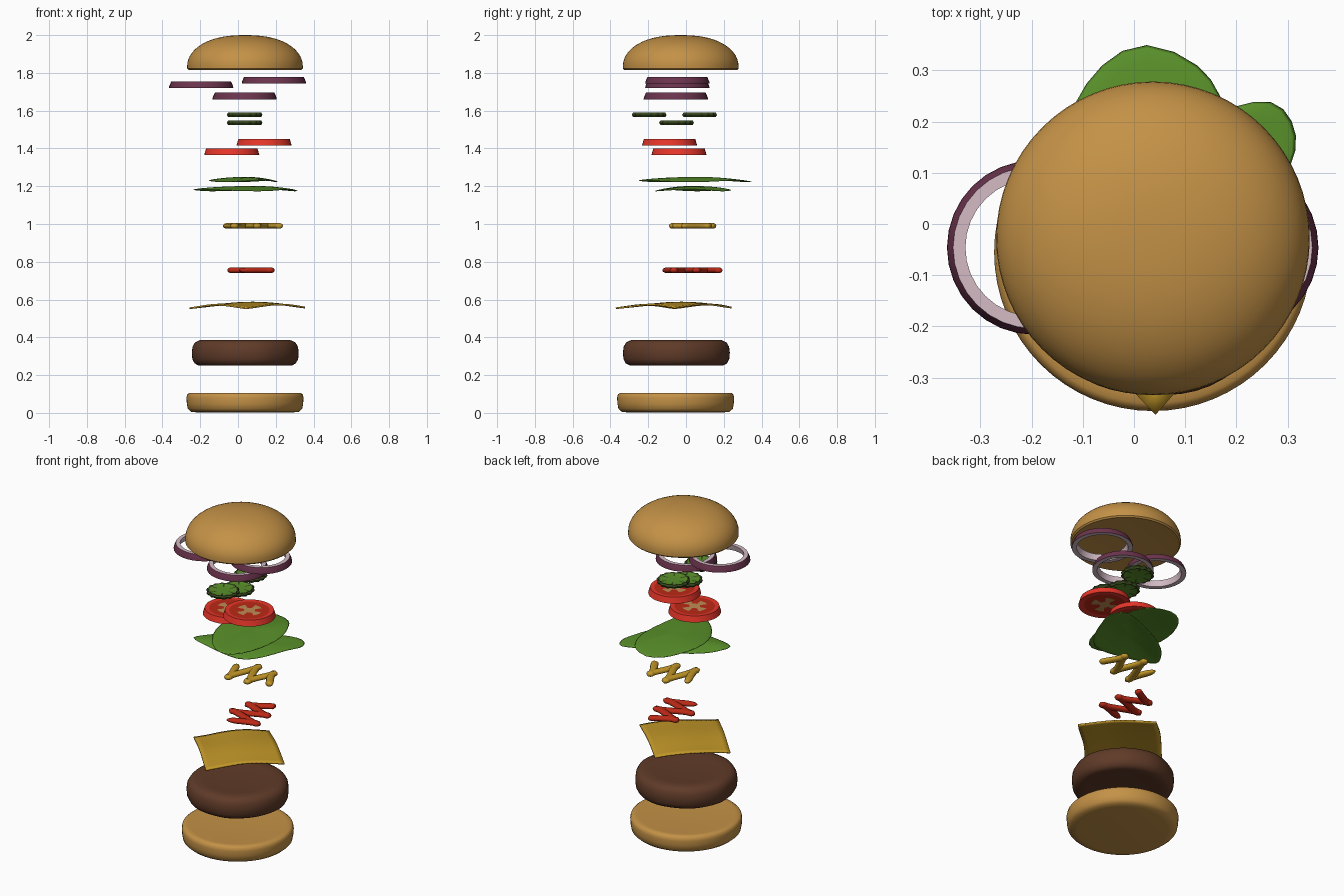
import bpy, bmesh, math
from math import sin, cos, pi

if "Cube" in bpy.data.objects:
    bpy.data.objects.remove(bpy.data.objects["Cube"])

def material(name, rgb):
    m = bpy.data.materials.new(name)
    m.diffuse_color = (*rgb, 1)
    m.use_nodes = True
    m.node_tree.nodes["Principled BSDF"].inputs["Base Color"].default_value = m.diffuse_color
    return m

BUN = material("bun brown", (.55, .285, .062))
PATTY = material("meat brown", (.115, .043, .021))
CHEESE = material("cheese yellow", (.54, .31, .022))
KETCHUP = material("sauce red", (.50, .022, .008))
LETTUCE = material("leaf green", (.10, .28, .023))
TOMATO = material("tomato skin red", (.80, .036, .022))
PICKLE = material("pickle dark green", (.04, .07, .013))
PURPLE = material("onion purple", (.15, .034, .075))
WHITE = material("onion white", (.66, .50, .56))
SEED = material("seed tan", (.52, .27, .09))

def finish(bm, name, mats, angle=40):
    bmesh.ops.recalc_face_normals(bm, faces=bm.faces)
    me = bpy.data.meshes.new(name)
    bm.to_mesh(me)
    bm.free()
    ob = bpy.data.objects.new(name, me)
    bpy.context.collection.objects.link(ob)
    for m in mats:
        me.materials.append(m)
    bpy.ops.object.select_all(action='DESELECT')
    ob.select_set(True)
    bpy.context.view_layer.objects.active = ob
    bpy.ops.object.shade_smooth_by_angle(angle=math.radians(angle))
    return ob

def lathe(name, center, profile, mats, segs=48, paint=None, wobble=None, closed=False):
    """Spin (r, z) points round z; paint(strip, angle) picks the material."""
    bm = bmesh.new()
    cx, cy, cz = center
    rings = []
    for r, z in profile:
        if r == 0:
            rings.append([bm.verts.new((cx, cy, cz + z))] * segs)
            continue
        ring = []
        for k in range(segs):
            a = 2 * pi * k / segs
            q = r * (wobble(a, r) if wobble else 1)
            ring.append(bm.verts.new((cx + q * cos(a), cy + q * sin(a), cz + z)))
        rings.append(ring)
    for i in range(len(rings) if closed else len(rings) - 1):
        A, B = rings[i], rings[(i + 1) % len(rings)]
        for k in range(segs):
            j = (k + 1) % segs
            f = bm.faces.new(list(dict.fromkeys((A[k], A[j], B[j], B[k]))))
            if paint:
                f.material_index = paint(i, 2 * pi * (k + .5) / segs)
    return finish(bm, name, mats)

# buns and patty
lathe("bottom_bun", (.037, -.055, 0),
      [(0, .004), (.25, .002), (.285, .006), (.303, .022), (.308, .05), (.31, .08),
       (.306, .097), (.295, .106), (.27, .106), (.2, .1), (0, .1)], [BUN], 64)
dome = [(.306 * cos(t) ** .85, .022 + .163 * sin(t) ** 1.0)
        for t in (pi / 2 * i / 14 for i in range(14))]
lathe("top_bun", (.037, -.028, 1.815),
      [(0, .004), (.28, .003), (.298, 0), (.306, .008)] + dome + [(0, .185)], [BUN], 64)
lathe("patty", (.037, -.053, .25),
      [(0, .008), (.2, .006), (.245, .0), (.268, .012), (.28, .035), (.283, .068),
       (.279, .1), (.266, .123), (.24, .135), (.19, .13), (0, .126)], [PATTY], 64,
      wobble=lambda a, r: 1 + .006 * sin(5 * a + 1) + .004 * sin(9 * a))

def sheet(bm, name, mat, thickness):
    ob = finish(bm, name, [mat], 60)
    s = ob.modifiers.new("thickness", 'SOLIDIFY')
    s.thickness = thickness
    s.offset = 0
    return ob

# cheese slice, corner to the front
bm = bmesh.new()
N = 16
bmesh.ops.create_grid(bm, x_segments=N, y_segments=N, size=1)
for v in bm.verts:
    u, w = v.co.x, v.co.y
    e = .153 * (1 + .025 * sin(3 * u + w))
    z = .573 + .006 * sin(2.6 * u + 1) + .005 * cos(3 * w) - .008 * (u * w) ** 2
    v.co = (.042 + e * (u - w), -.06 + e * (u + w), z)
sheet(bm, "cheese", CHEESE, .009)

# sauce squiggles
def squiggle(name, mat, z, place):
    cu = bpy.data.curves.new(name, 'CURVE')
    cu.dimensions = '3D'
    cu.bevel_depth = .022
    cu.bevel_resolution = 3
    cu.use_fill_caps = True
    sp = cu.splines.new('POLY')
    n = 110
    sp.points.add(n - 1)
    for i in range(n):
        t = i / (n - 1)
        th = 2 * pi * 2.3 * t - .6
        along = -.135 + .275 * t + .012 * sin(2 * th)
        side = (.108 - .045 * t * t) * sin(th)
        x, y = place(along, side)
        sp.points[i].co = (x, y, 0, 1)
        edge = min(t, 1 - t) / .04
        sp.points[i].radius = math.sqrt(max(.05, 1 - (1 - min(edge, 1)) ** 2))
    ob = bpy.data.objects.new(name, cu)
    bpy.context.collection.objects.link(ob)
    cu.materials.append(mat)
    ob.location.z = z
    ob.scale.z = .72
    bpy.ops.object.select_all(action='DESELECT')
    ob.select_set(True)
    bpy.context.view_layer.objects.active = ob
    bpy.ops.object.convert(target='MESH')
    bpy.ops.object.shade_smooth()

squiggle("ketchup", KETCHUP, .755, lambda a, s: (.067 + s, .03 + a))
squiggle("mustard", CHEESE, .99, lambda a, s: (.075 + a, .037 - s))

# lettuce leaves: arched fans inside a loose outline
def leaf(name, outline, z, arch, ripple):
    bm = bmesh.new()
    n = len(outline)
    cx = sum(p[0] for p in outline) / n
    cy = sum(p[1] for p in outline) / n
    mid = bm.verts.new((cx, cy, z + arch))
    prev = None
    for r in (.25, .5, .75, 1):
        ring = []
        for k, (x, y) in enumerate(outline):
            zz = z + arch * (1 - r * r) + ripple * r * sin(2 * pi * 3 * k / n + 1)
            ring.append(bm.verts.new((cx + r * (x - cx), cy + r * (y - cy), zz)))
        for k in range(n):
            j = (k + 1) % n
            bm.faces.new((prev[k], ring[k], ring[j], prev[j]) if prev
                         else (mid, ring[k], ring[j]))
        prev = ring
    ob = sheet(bm, name, LETTUCE, .006)
    ob.modifiers.new("smooth", 'SUBSURF').levels = 1
    ob.modifiers["smooth"].render_levels = 1

leaf("lettuce_lower", [(-.262, -.1), (-.17, -.13), (-.03, -.155), (.12, -.18), (.2, -.13),
                       (.26, -.02), (.29, .08), (.325, .145), (.315, .205), (.275, .25),
                       (.2, .235), (.09, .19), (-.04, .14), (-.16, .06), (-.22, -.03)],
     1.178, .02, .006)
leaf("lettuce_upper", [(.1, -.275), (.17, -.2), (.2, -.08), (.22, .06), (.205, .18),
                       (.165, .26), (.14, .31), (.02, .372), (-.07, .315), (-.12, .24),
                       (-.165, .12), (-.15, -.02), (-.09, -.14), (.0, -.23)],
     1.226, .02, .006)

# tomato slices: skin, flesh and a four-lobed seed core on both sides
def tomato_paint(i, a):
    i = min(i, 8 - i)
    lobe = cos(4 * a + .8) > -.1
    if i == 0:
        return 2
    if i == 1:
        return 2 if lobe else 1
    return 1 if i == 2 else 0

for k, c in enumerate([(-.033, -.037, 1.365), (.138, -.087, 1.415)]):
    lathe("tomato_slice_%d" % (k + 1), c,
          [(0, .002), (.03, .002), (.075, .002), (.115, .002), (.143, 0),
           (.148, .008), (.137, .035), (.112, .033), (.072, .033), (.03, .033), (0, .033)][:4]
          + [(.146, 0), (.136, .035), (.112, .033), (.072, .033), (.03, .033), (0, .033)],
          [TOMATO, KETCHUP, SEED], 40, tomato_paint)

# pickle slices with scalloped rims
def scallop(a, r):
    return 1 + (.05 * cos(14 * a) if r > .08 else 0)

for k, c in enumerate([(.035, -.05, 1.525), (.035, -.195, 1.567), (.035, .072, 1.567)]):
    lathe("pickle_slice_%d" % (k + 1), c,
          [(0, .004), (.04, .004), (.076, .003), (.084, 0), (.09, .011),
           (.084, .022), (.076, .019), (.04, .018), (0, .018)],
          [PICKLE, LETTUCE], 84,
          lambda i, a: 0 if 2 <= i <= 5 or (i in (1, 6) and cos(6 * a) > .85) else 1, scallop)

# onion rings: purple sloping outside, pale inside
for k, c in enumerate([(.035, -.054, 1.66), (-.195, -.046, 1.72), (.19, -.046, 1.744)]):
    lathe("onion_ring_%d" % (k + 1), c,
          [(.17, 0), (.169, .01), (.158, .035), (.134, .035), (.143, 0)],
          [PURPLE, WHITE], 32, lambda i, a: 0 if i < 2 else 1, closed=True)
